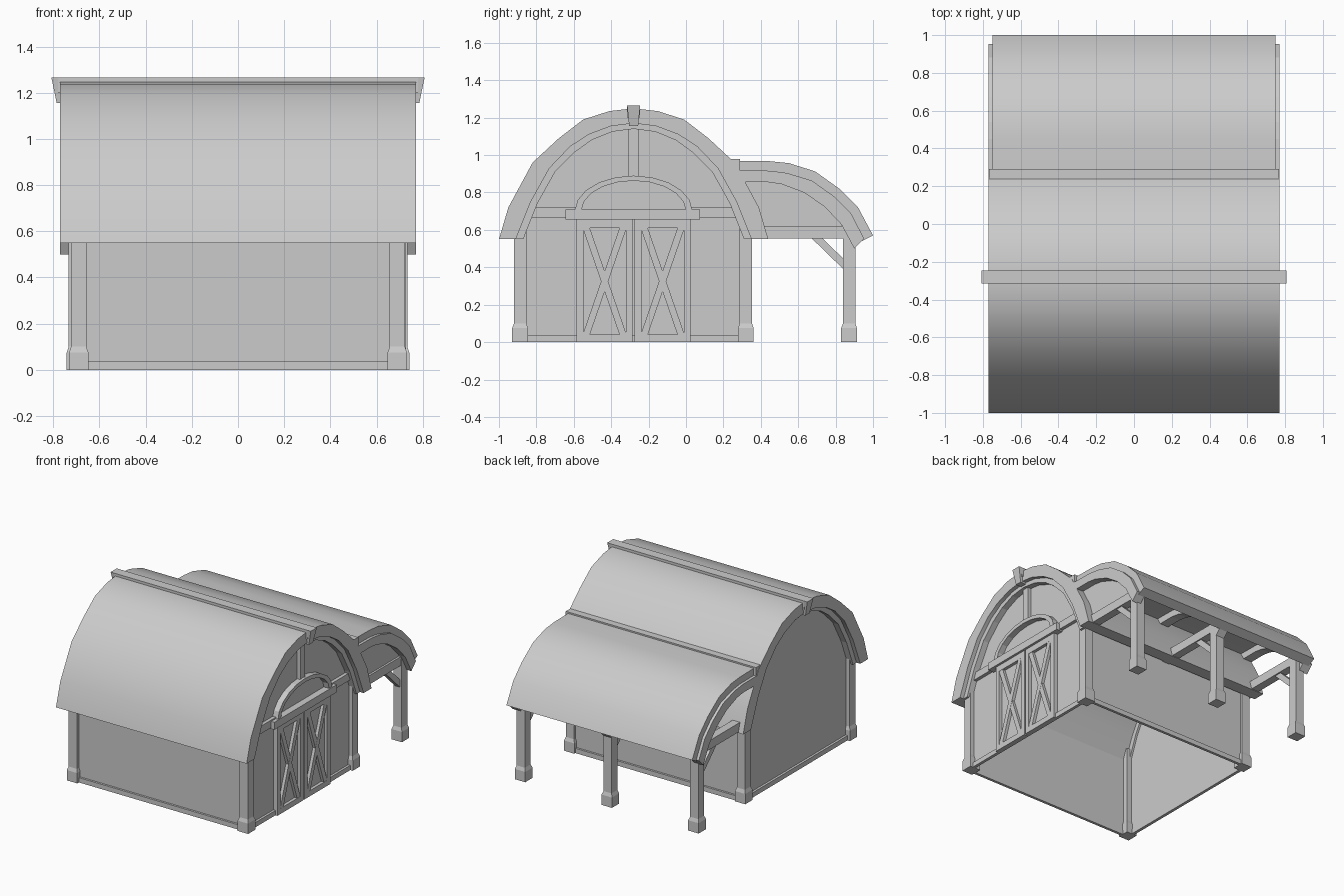
import bpy, bmesh, math
from mathutils import Vector

if "Cube" in bpy.data.objects:
    bpy.data.objects.remove(bpy.data.objects["Cube"])

CY = -0.28  # centre line of the main barn


def make(name, verts, faces, smooth=False):
    me = bpy.data.meshes.new(name)
    me.from_pydata([Vector(v) for v in verts], [], faces)
    bm = bmesh.new()
    bm.from_mesh(me)
    bmesh.ops.recalc_face_normals(bm, faces=bm.faces)
    bm.to_mesh(me)
    bm.free()
    ob = bpy.data.objects.new(name, me)
    bpy.context.collection.objects.link(ob)
    if smooth:
        bpy.ops.object.select_all(action='DESELECT')
        ob.select_set(True)
        bpy.context.view_layer.objects.active = ob
        bpy.ops.object.shade_smooth_by_angle(angle=math.radians(20))
    return ob


def prism(name, pts, x0, x1):
    """Extrude a (y, z) outline along x."""
    n = len(pts)
    verts = [(x, y, z) for x in (x0, x1) for y, z in pts]
    faces = [tuple(range(n)), tuple(range(n, 2 * n))]
    faces += [(i, (i + 1) % n, n + (i + 1) % n, n + i) for i in range(n)]
    return make(name, verts, faces)


def box(name, x0, x1, y0, y1, z0, z1):
    return prism(name, [(y0, z0), (y1, z0), (y1, z1), (y0, z1)], x0, x1)


def band(name, outer, inner, x0, x1, smooth=False):
    """Solid arched strip between two matching (y, z) lines."""
    verts, faces = [], []
    for (a, b), (c, d) in zip(outer, inner):
        verts += [(x0, a, b), (x1, a, b), (x1, c, d), (x0, c, d)]
    for s in range(0, len(verts) - 4, 4):
        faces += [(s + i, s + (i + 1) % 4, s + 4 + (i + 1) % 4, s + 4 + i) for i in range(4)]
    e = len(verts) - 4
    faces += [(0, 1, 2, 3), (e, e + 1, e + 2, e + 3)]
    return make(name, verts, faces, smooth)


def bar(name, a, b, w, x0, x1):
    """Straight bar of width w between two (y, z) points."""
    a, b = Vector(a), Vector(b)
    d = (b - a).normalized() * w / 2
    n = Vector((-d.y, d.x))
    return prism(name, [a + n, b + n, b - n, a - n], x0, x1)


def post(name, x, y, top):
    """Square post with a flared foot."""
    verts, faces = [], []
    for h, z in ((0.042, 0), (0.042, 0.075), (0.033, 0.1), (0.033, top)):
        verts += [(x - h, y - h, z), (x + h, y - h, z), (x + h, y + h, z), (x - h, y + h, z)]
    for s in (0, 4, 8):
        faces += [(s + i, s + (i + 1) % 4, s + 4 + (i + 1) % 4, s + 4 + i) for i in range(4)]
    faces += [(0, 1, 2, 3), (12, 13, 14, 15)]
    return make(name, verts, faces)


def both(half):
    """Mirror a half line given from eave to ridge about the barn centre."""
    return [(CY - u, z) for u, z in half] + [(CY + u, z) for u, z in half[-2::-1]]


# Main roof and arched gable trim
outer = both([(.72, .55), (.67, .72), (.54, .96), (.40, 1.09), (.27, 1.19), (.13, 1.235), (0, 1.25)])
inner = both([(.63, .55), (.55, .75), (.45, .93), (.34, 1.045), (.24, 1.11), (.12, 1.155), (0, 1.17)])
trim = both([(.59, .55), (.515, .74), (.42, .91), (.315, 1.015), (.225, 1.08), (.115, 1.125), (0, 1.14)])
band("main_roof", outer, inner, -.77, .77, True)
band("gable_arch_right", inner, trim, .68, .74)
band("gable_arch_left", inner, trim, -.74, -.68)

# Ridge cap with tapered keystones on the ends
box("ridge_cap", -.78, .78, -.315, -.245, 1.2, 1.265)
for s, side in ((1, "right"), (-1, "left")):
    verts = []
    for z, h, x in ((1.155, .024, .785), (1.265, .035, .808)):
        verts += [(s * .73, CY - h, z), (s * x, CY - h, z), (s * x, CY + h, z), (s * .73, CY + h, z)]
    make("keystone_" + side, verts, [(0, 1, 2, 3), (4, 5, 6, 7)] +
         [(i, (i + 1) % 4, 4 + (i + 1) % 4, 4 + i) for i in range(4)])

# Walls: thin shell open underneath and under the roof
body = prism("walls", [(-.895, 0)] + [(-.895, .62)] + inner[1:-1] + [(.335, .62), (.335, 0)], -.695, .695)
bm = bmesh.new()
bm.from_mesh(body.data)
drop = [f for f in bm.faces if abs(f.normal.x) < .5
        and (f.calc_center_median().z > .61 or f.calc_center_median().z < .01)]
bmesh.ops.delete(bm, geom=drop, context='FACES')
bm.to_mesh(body.data)
bm.free()

# Base sills
for s, side in ((1, "right"), (-1, "left")):
    box("sill_" + side, s * .69, s * .712, -.91, .35, 0, .035)
box("sill_front", -.7, .7, -.91, -.89, 0, .035)
box("sill_back", -.7, .7, .33, .35, 0, .035)

# Corner posts
for x in (-.69, .69):
    for y in (-.887, .32):
        post("corner_post", x, y, .66)

# Gable timbers on the door end
box("tie_beam_left", .68, .72, -.87, -.58, .665, .72)
box("tie_beam_right", .68, .72, .02, .31, .665, .72)
box("king_post", .68, .72, -.31, -.255, .88, 1.15)

# Door header and arch above it
box("door_header", .68, .745, -.645, .075, .655, .71)
angles = [math.pi * i / 10 for i in range(11)]
band("door_arch", [(CY - .315 * math.cos(a), .70 + .19 * math.sin(a)) for a in angles],
     [(CY - .28 * math.cos(a), .70 + .163 * math.sin(a)) for a in angles], .68, .738)

# Double doors with crossed braces
for y0, y1, side in ((-.585, -.285, "left"), (-.275, .025, "right")):
    a, b = (y0 + .036, y1 - .036)
    box("door_panel_" + side, .69, .705, y0, y1, 0, .655)
    box("door_stile_outer_" + side, .69, .728, y0, a, 0, .655)
    box("door_stile_inner_" + side, .69, .728, b, y1, 0, .655)
    box("door_rail_bottom_" + side, .69, .728, a, b, 0, .04)
    box("door_rail_top_" + side, .69, .728, a, b, .61, .655)
    bar("door_brace_up_" + side, (a + .014, .035), (b - .014, .615), .036, .69, .727)
    bar("door_brace_down_" + side, (a + .014, .615), (b - .014, .035), .036, .69, .726)

# Lean-to roof
lean = [(.25, .97), (.45, .967), (.55, .957), (.69, .913), (.82, .82), (.92, .72), (1.0, .57)]
under = [(.25, .905), (.45, .902), (.54, .89), (.66, .85), (.78, .765), (.87, .675), (.94, .54)]
rib = [(.29, .855), (.44, .855), (.51, .845), (.63, .80), (.74, .725), (.83, .63), (.90, .50)]
band("lean_to_roof", lean, under, -.75, .75, True)
box("lean_to_flashing", -.768, .768, .235, .29, .90, .98)
lift = [(y + (.012 if i > 2 else 0), z + .014) for i, (y, z) in enumerate(under)]
for x0, x1, side in ((-.77, -.70, "left"), (.70, .77, "right"), (-.035, .035, "middle")):
    band("lean_to_rafter_" + side, lift, rib, x0, x1)

# Lean-to gable infill
prism("lean_to_infill", [(.41, .57), (.86, .57)] + rib[5::-1], .70, .715)

# Lean-to posts, beams and braces
for x, side in ((-.7, "left"), (0, "middle"), (.7, "right")):
    post("lean_to_post_" + side, x, .872, .60)
    box("lean_to_beam_" + side, x - .03, x + .03, .32, .87, .555, .62)
    bar("lean_to_brace_" + side, (.68, .575), (.86, .40), .04, x - .02, x + .02)
